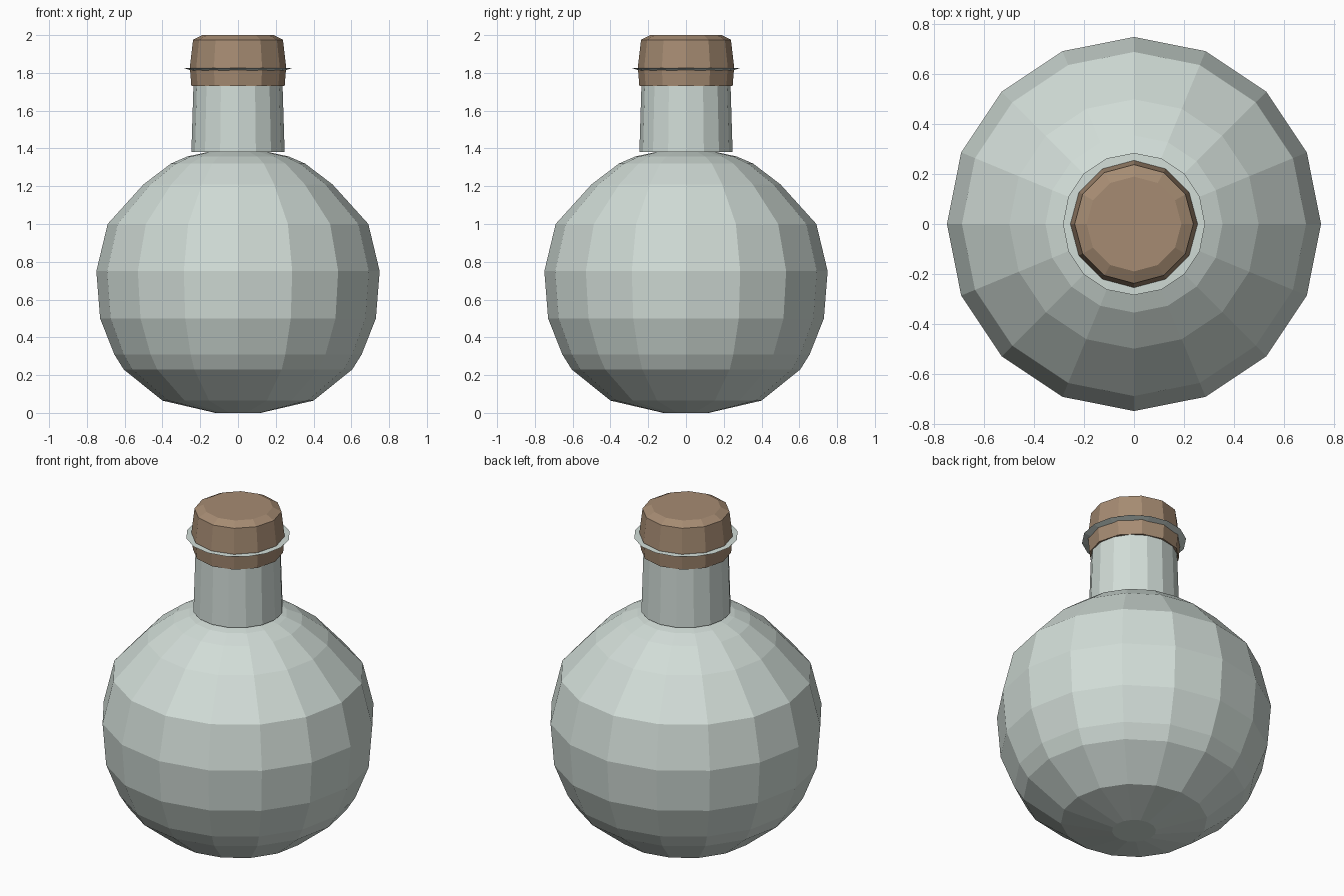
import bpy, bmesh
from math import cos, sin, tau

if "Cube" in bpy.data.objects:
    bpy.data.objects.remove(bpy.data.objects["Cube"])


def material(name, rgb):
    m = bpy.data.materials.new(name)
    m.diffuse_color = (*rgb, 1)
    m.use_nodes = True
    m.node_tree.nodes["Principled BSDF"].inputs["Base Color"].default_value = m.diffuse_color
    return m


def lathe(name, profile, sides, mat):
    """Flat-shaded solid of revolution around z, capped at both ends."""
    bm = bmesh.new()
    rings = [[bm.verts.new((r * cos(tau * i / sides), r * sin(tau * i / sides), z))
              for i in range(sides)] for r, z in profile]
    for a, b in zip(rings, rings[1:]):
        for i in range(sides):
            j = (i + 1) % sides
            bm.faces.new((a[i], a[j], b[j], b[i]))
    bm.faces.new(rings[0][::-1])
    bm.faces.new(rings[-1])
    mesh = bpy.data.meshes.new(name)
    bm.to_mesh(mesh)
    bm.free()
    mesh.materials.append(mat)
    obj = bpy.data.objects.new(name, mesh)
    bpy.context.collection.objects.link(obj)
    return obj


glass = material("glass", (0.64, 0.72, 0.68))
cork = material("cork", (0.38, 0.26, 0.17))

# Round flask body, straight neck and thin flared rim
lathe("bottle", [
    (0.12, 0.0), (0.40, 0.065), (0.605, 0.23), (0.655, 0.31), (0.73, 0.50),
    (0.75, 0.75), (0.69, 1.0), (0.50, 1.21), (0.355, 1.32), (0.27, 1.357),
    (0.165, 1.38),                                   # shoulder top
    (0.247, 1.38), (0.236, 1.73), (0.232, 1.808),    # neck
    (0.285, 1.825), (0.20, 1.828),                   # rim
], 16, glass)

# Bevelled stopper
lathe("stopper", [
    (0.247, 1.73), (0.255, 1.83), (0.238, 1.975), (0.19, 2.0),
], 12, cork)
